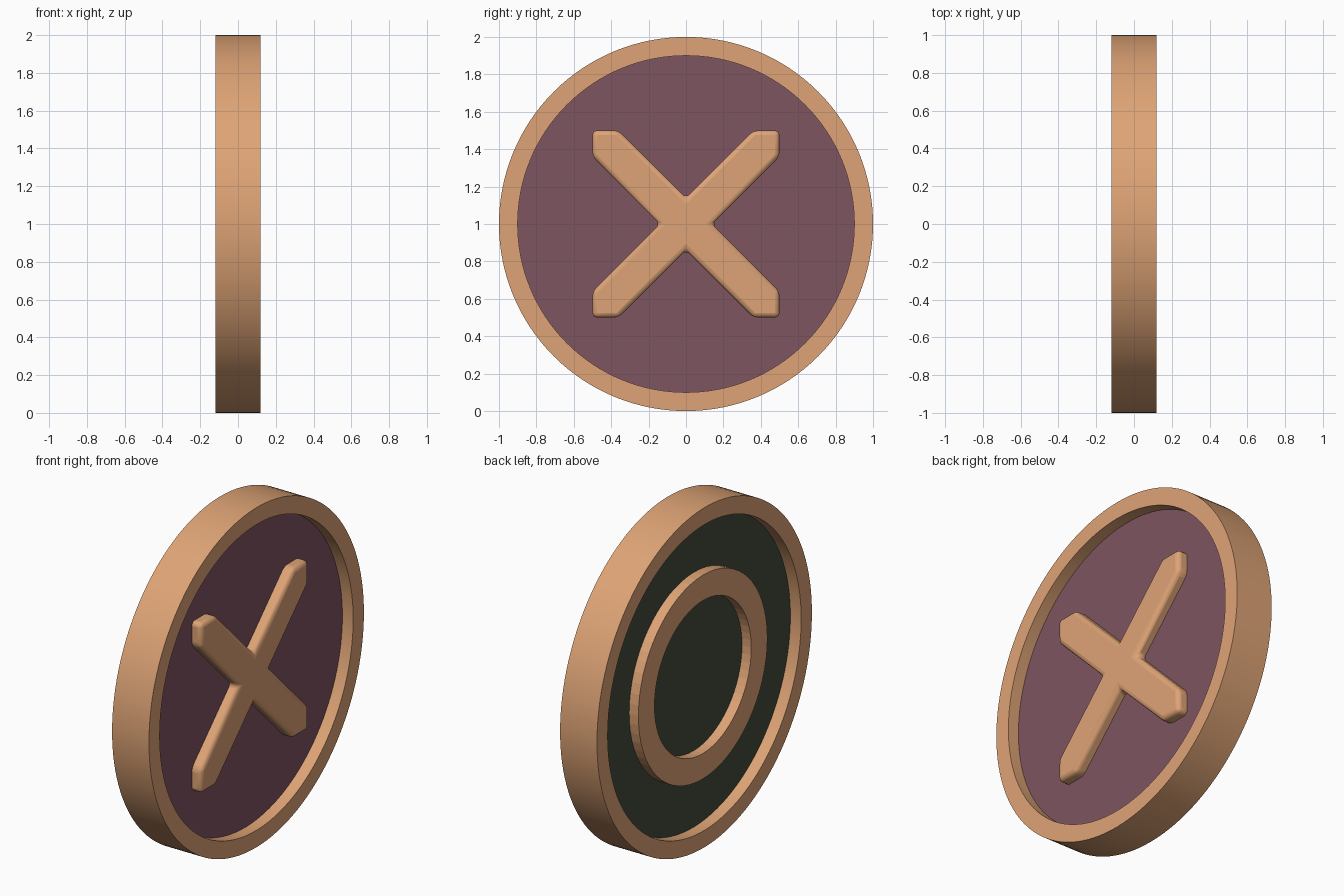
import bpy, bmesh, math

if "Cube" in bpy.data.objects:
    bpy.data.objects.remove(bpy.data.objects["Cube"])

CENTRE_Z = 1.0


def material(name, rgb):
    m = bpy.data.materials.new(name)
    m.diffuse_color = (*rgb, 1)
    m.use_nodes = True
    m.node_tree.nodes["Principled BSDF"].inputs["Base Color"].default_value = m.diffuse_color
    return m


tan = material("tan", (0.73, 0.37, 0.18))
plum = material("plum", (0.21, 0.09, 0.12))
dark_green = material("dark_green", (0.057, 0.073, 0.045))


def finish(name, bm, mats, smooth=True):
    bmesh.ops.recalc_face_normals(bm, faces=bm.faces)
    mesh = bpy.data.meshes.new(name)
    bm.to_mesh(mesh)
    bm.free()
    for m in mats:
        mesh.materials.append(m)
    ob = bpy.data.objects.new(name, mesh)
    ob.location.z = CENTRE_Z
    bpy.context.collection.objects.link(ob)
    bpy.ops.object.select_all(action='DESELECT')
    ob.select_set(True)
    bpy.context.view_layer.objects.active = ob
    if smooth:
        bpy.ops.object.shade_smooth_by_angle(angle=math.radians(30))
    return ob


def circle(bm, x, r, n):
    return [bm.verts.new((x, r * math.cos(2 * math.pi * i / n),
                          r * math.sin(2 * math.pi * i / n))) for i in range(n)]


def tube(name, x0, x1, r_in, r_out, n, smooth):
    """Square-section ring around the x axis."""
    bm = bmesh.new()
    loops = [circle(bm, x, r, n) for x, r in
             ((x0, r_in), (x1, r_in), (x1, r_out), (x0, r_out))]
    for k in range(4):
        a, b = loops[k], loops[(k + 1) % 4]
        for i in range(n):
            j = (i + 1) % n
            bm.faces.new((a[i], a[j], b[j], b[i]))
    return finish(name, bm, [tan], smooth)


# Outer rim, and raised ring on the left face
tube("rim", -0.12, 0.12, 0.90, 1.0, 128, True)
tube("raised_ring", -0.11, -0.04, 0.45, 0.60, 64, False)

# Recessed disc: plum on the right face, dark green on the left
bm = bmesh.new()
n = 128
left, right = circle(bm, -0.05, 0.91, n), circle(bm, 0.05, 0.91, n)
bm.faces.new(left).material_index = 1
bm.faces.new(right)
for i in range(n):
    j = (i + 1) % n
    bm.faces.new((left[i], left[j], right[j], right[i]))
finish("disc", bm, [plum, dark_green])

# Raised diagonal cross with square-cut tips: one arm outline turned four times
R, W = 0.5, 0.14
arm = [(W, 0), (R, R - W), (R, R), (R - W, R)]
bm = bmesh.new()
outline = []
for k in range(4):
    c, s = (1, 0, -1, 0)[k], (0, 1, 0, -1)[k]
    outline += [bm.verts.new((0.02, c * y - s * z, s * y + c * z)) for y, z in arm]
base = bm.faces.new(outline)
ext = bmesh.ops.extrude_face_region(bm, geom=[base], use_keep_orig=True)
for v in ext["geom"]:
    if isinstance(v, bmesh.types.BMVert):
        v.co.x = 0.112
cross = finish("raised_cross", bm, [tan])
bevel = cross.modifiers.new("bevel", 'BEVEL')
bevel.width = 0.025
bevel.segments = 3
bevel.limit_method = 'ANGLE'
